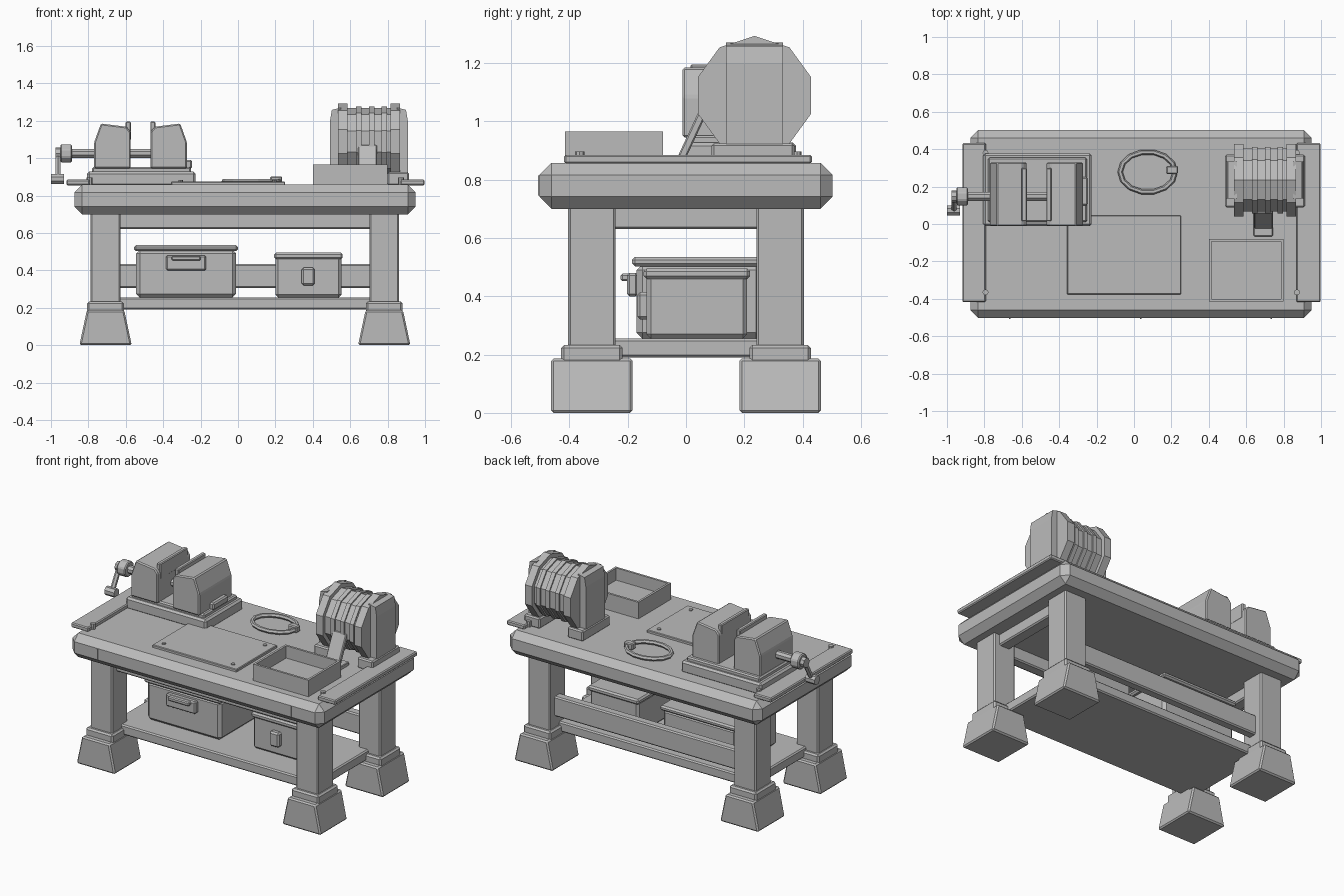
import bpy, bmesh, math
from mathutils import Vector, Matrix

if "Cube" in bpy.data.objects:
    bpy.data.objects.remove(bpy.data.objects["Cube"])

grey = bpy.data.materials.new("workshop_grey")
grey.diffuse_color = (0.5, 0.5, 0.5, 1)
grey.use_nodes = True
grey.node_tree.nodes["Principled BSDF"].inputs["Base Color"].default_value = grey.diffuse_color


def finish(name, bm, bevel=0.0):
    """Turn a bmesh into a flat shaded object with an optional chamfer."""
    bmesh.ops.recalc_face_normals(bm, faces=bm.faces)
    if bevel:
        bmesh.ops.bevel(bm, geom=bm.edges[:], offset=bevel, segments=1,
                        affect='EDGES', profile=0.5)
    me = bpy.data.meshes.new(name)
    bm.to_mesh(me)
    bm.free()
    me.materials.append(grey)
    ob = bpy.data.objects.new(name, me)
    bpy.context.collection.objects.link(ob)
    return ob


def box(name, x, y, z, bevel=0.008):
    """Box given by its (min, max) range on each axis."""
    bm = bmesh.new()
    bmesh.ops.create_cube(bm, size=1)
    for v in bm.verts:
        v.co = [(r[0] + r[1]) / 2 + c * (r[1] - r[0]) for r, c in zip((x, y, z), v.co)]
    return finish(name, bm, bevel)


def prism(name, profile, y, bevel=0.0):
    """Extrude an x-z profile along y."""
    bm = bmesh.new()
    face = bm.faces.new([bm.verts.new((px, y[0], pz)) for px, pz in profile])
    out = bmesh.ops.extrude_face_region(bm, geom=[face])
    verts = [g for g in out["geom"] if isinstance(g, bmesh.types.BMVert)]
    bmesh.ops.translate(bm, verts=verts, vec=(0, y[1] - y[0], 0))
    return finish(name, bm, bevel)


def rod(name, a, b, r, sides=10, turn=0.0, bevel=0.0):
    """Faceted cylinder from a to b."""
    a, b = Vector(a), Vector(b)
    bm = bmesh.new()
    bmesh.ops.create_cone(bm, cap_ends=True, segments=sides, radius1=r, radius2=r,
                          depth=(b - a).length)
    m = Matrix.Translation((a + b) / 2) @ (b - a).to_track_quat('Z', 'Y').to_matrix().to_4x4()
    bmesh.ops.transform(bm, matrix=m @ Matrix.Rotation(turn, 4, 'Z'), verts=bm.verts)
    return finish(name, bm, bevel)


def drum(name, x0, x1, r):
    """Ten sided disc along x with one corner pointing up."""
    bm = bmesh.new()
    rings = [[bm.verts.new((x, GY + r * math.sin(i * math.pi / 5), GZ + r * math.cos(i * math.pi / 5)))
              for i in range(10)] for x in (x0, x1)]
    for i in range(10):
        j = (i + 1) % 10
        bm.faces.new((rings[0][i], rings[0][j], rings[1][j], rings[1][i]))
    for ring in rings:
        bm.faces.new(ring)
    return finish(name, bm)


# Table top with heavy chamfers and small seam pins on its front edge
CX = 0.037
box("table_top", (-0.875, 0.95), (-0.503, 0.503), (0.70, 0.858), 0.042)
for x in (-0.665, 0.035, 0.735):
    box("seam_pin", (x - 0.004, x + 0.004), (-0.507, -0.49), (0.745, 0.815), 0)

# Legs, collars and flared feet
for sx in (-1, 1):
    lx = CX + sx * 0.745
    for sy in (-1, 1):
        ly = sy * 0.323
        box("leg", (lx - 0.08, lx + 0.08), (ly - 0.082, ly + 0.082), (0.2, 0.72))
        box("leg_collar", (lx - 0.098, lx + 0.098), (ly - 0.105, ly + 0.105), (0.17, 0.233), 0.01)
        prism("foot", [(lx - 0.14, 0), (lx + 0.14, 0), (lx + 0.1, 0.187), (lx - 0.1, 0.187)],
              (ly - 0.14, ly + 0.14), 0.009)
    box("side_apron", (lx - 0.04, lx + 0.04), (-0.25, 0.25), (0.63, 0.72))

# Rails and lower shelf
box("front_apron", (-0.66, 0.74), (-0.36, -0.29), (0.62, 0.72))
box("back_stretcher", (-0.66, 0.74), (0.295, 0.355), (0.305, 0.435))
box("lower_shelf", (-0.70, 0.775), (-0.31, 0.31), (0.19, 0.255))

# Large storage box with handle
box("large_box", (-0.545, -0.01), (-0.17, 0.26), (0.255, 0.51), 0.02)
box("large_box_lid", (-0.555, 0.0), (-0.185, 0.275), (0.503, 0.535), 0.01)
box("handle_plate", (-0.385, -0.17), (-0.202, -0.165), (0.40, 0.48))
box("handle_grip", (-0.355, -0.20), (-0.224, -0.19), (0.452, 0.478), 0.006)

# Small storage box with latch
box("small_box", (0.2, 0.553), (-0.135, 0.21), (0.255, 0.475), 0.015)
box("small_box_lid", (0.193, 0.56), (-0.145, 0.22), (0.46, 0.495), 0.01)
box("latch", (0.34, 0.41), (-0.167, -0.125), (0.32, 0.415), 0.01)

# Metal plates and bolts on the table top
for x0, x1, bx in ((-0.918, -0.792, -0.794), (0.869, 0.997, 0.871)):
    box("end_plate", (x0, x1), (-0.418, 0.432), (0.855, 0.885), 0.006)
    for by in (-0.365, 0.38):
        rod("plate_bolt", (bx, by, 0.86), (bx, by, 0.896), 0.016, 8)
box("work_mat", (-0.358, 0.252), (-0.376, 0.046), (0.85, 0.875), 0.004)
for x in (-0.307, 0.195):
    for y in (-0.328, 0.0):
        rod("mat_screw", (x, y, 0.86), (x, y, 0.882), 0.012, 8)

# Oval ring with clasp
bm = bmesh.new()
N, S = 14, 6
rings = []
for i in range(N):
    a = i * math.tau / N
    rings.append([bm.verts.new((0.073 + (0.147 + 0.014 * math.cos(t)) * math.cos(a),
                                0.278 + (0.108 + 0.014 * math.cos(t)) * math.sin(a),
                                0.877 + 0.014 * math.sin(t)))
                  for t in (k * math.tau / S for k in range(S))])
for i in range(N):
    p, q = rings[i], rings[(i + 1) % N]
    for k in range(S):
        m = (k + 1) % S
        bm.faces.new((p[k], q[k], q[m], p[m]))
finish("oval_ring", bm)
box("ring_clasp", (0.172, 0.236), (0.268, 0.31), (0.86, 0.902), 0.006)

# Open parts tray
bm = bmesh.new()
bmesh.ops.create_cube(bm, size=1)
for v in bm.verts:
    v.co = (0.6 + v.co.x * 0.4, -0.247 + v.co.y * 0.335, 0.912 + v.co.z * 0.108)
top = [f for f in bm.faces if f.normal.z > 0.9]
bmesh.ops.inset_region(bm, faces=top, thickness=0.02)
out = bmesh.ops.extrude_face_region(bm, geom=top)
bmesh.ops.translate(bm, vec=(0, 0, -0.08),
                    verts=[g for g in out["geom"] if isinstance(g, bmesh.types.BMVert)])
bmesh.ops.delete(bm, geom=top, context='FACES')
finish("parts_tray", bm)

# Grinder: drum body, bands, rims, end housings and feet
GY, GZ = 0.235, 1.089
drum("grinder_body", 0.57, 0.83, 0.178)
for x in (0.645, 0.715, 0.782):
    drum("grinder_band", x - 0.014, x + 0.014, 0.187)
GX = 0.70
for s in (-1, 1):
    def span(a, b):
        return tuple(sorted((GX + s * a, GX + s * b)))
    drum("grinder_rim", *span(0.115, 0.165), 0.204)
    prism("grinder_housing", [(GX + s * 0.15, 0.87), (GX + s * 0.208, 0.87), (GX + s * 0.208, 1.2),
                              (GX + s * 0.198, 1.258), (GX + s * 0.15, 1.27)], (0.137, 0.333))
    box("grinder_foot", span(0.10, 0.213), (0.088, 0.372), (0.855, 0.925))

# Sloped rest and tongue in front of the grinder
rest = box("grinder_rest", (-0.05, 0.05), (-0.014, 0.014), (-0.105, 0.105), 0.005)
rest.matrix_world = Matrix.Translation((0.692, 0.03, 0.972)) @ Matrix.Rotation(math.radians(-25), 4, 'X')
box("rest_tongue", (0.64, 0.742), (-0.066, 0.09), (0.85, 0.88), 0.004)

# Vise: base, mirrored jaws and grip pads
box("vise_base", (-0.807, -0.226), (-0.012, 0.378), (0.85, 0.928), 0.012)
box("vise_bed", (-0.78, -0.252), (0.01, 0.355), (0.92, 0.952), 0.008)
VX = -0.521
for s in (-1, 1):
    prism("vise_jaw", [(VX + s * px, pz) for px, pz in (
        (0.053, 0.945), (0.248, 0.945), (0.248, 1.085), (0.212, 1.185), (0.075, 1.168), (0.053, 1.14))],
        (-0.012, 0.33), 0.007)
    xs = sorted((VX + s * 0.052, VX + s * 0.08))
    box("jaw_pad", xs, (0.015, 0.3), (1.095, 1.195), 0.005)
box("vise_lug", (-0.45, -0.245), (0.1, 0.25), (0.945, 0.99), 0.008)

# Vise screw, hub and crank
rod("vise_screw", (-0.93, 0.148, 1.026), (-0.44, 0.148, 1.026), 0.026, 8, math.pi / 8)
rod("crank_hub", (-0.95, 0.148, 1.026), (-0.888, 0.148, 1.026), 0.052, 8, math.pi / 8, 0.006)
rod("crank_boss", (-0.976, 0.148, 1.026), (-0.94, 0.148, 1.026), 0.032, 8)
rod("crank_arm", (-0.962, 0.148, 1.026), (-0.962, 0.072, 0.89), 0.016, 6)
rod("crank_grip", (-1.0, 0.072, 0.888), (-0.93, 0.072, 0.888), 0.029, 8, math.pi / 8)
